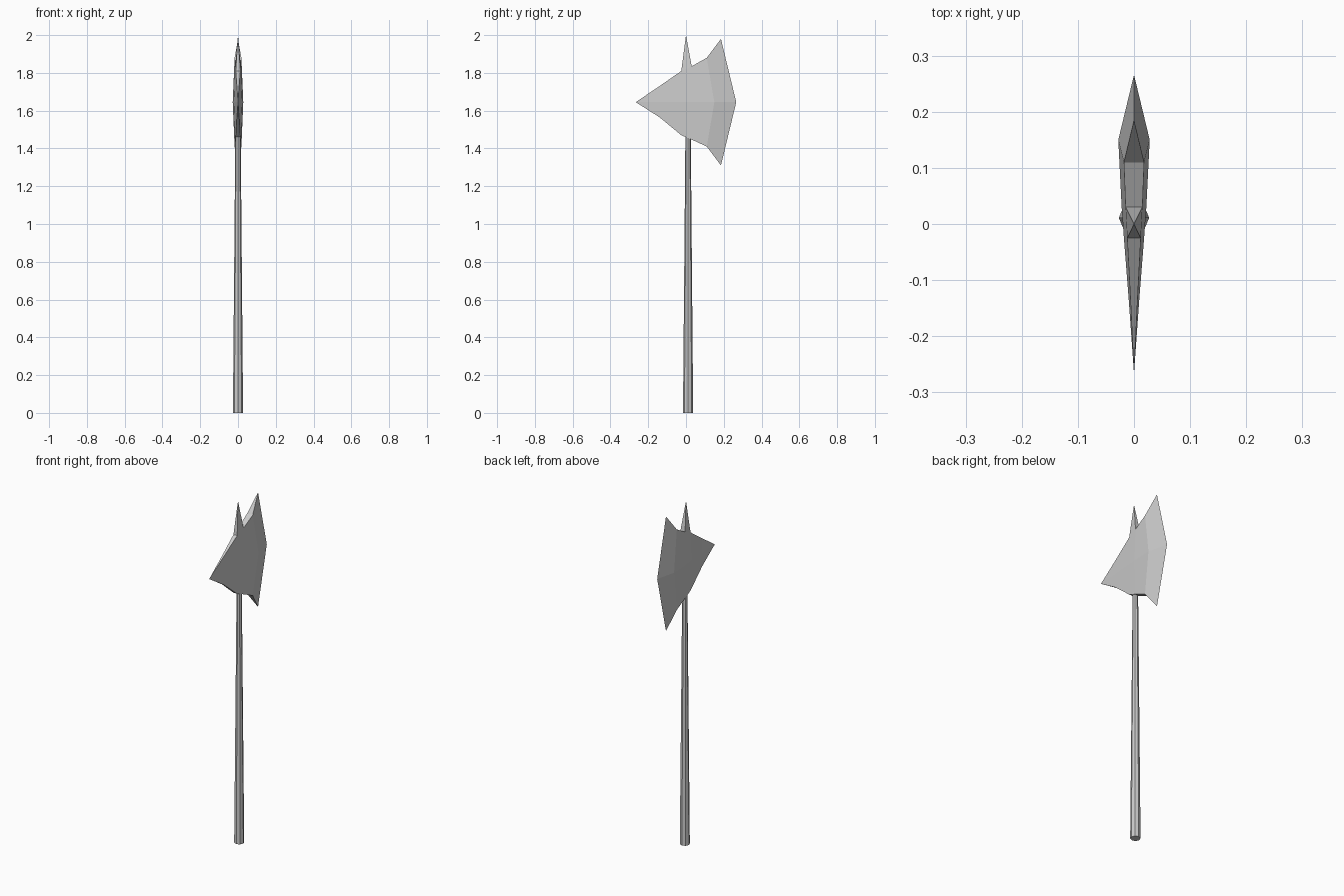
import bpy, bmesh

if "Cube" in bpy.data.objects:
    bpy.data.objects.remove(bpy.data.objects["Cube"])

# Tapered eight-sided shaft
bm = bmesh.new()
bmesh.ops.create_cone(bm, cap_ends=True, segments=8, radius1=0.027, radius2=0.014, depth=1.5)
bmesh.ops.translate(bm, verts=bm.verts, vec=(0, 0.011, 0.75))
mesh = bpy.data.meshes.new("shaft")
bm.to_mesh(mesh)
bm.free()
bpy.context.collection.objects.link(bpy.data.objects.new("shaft", mesh))

# Head cross-sections: rim y, middle y, top z, bottom z, rim half width, middle half width
sections = [
    (-0.266, -0.266, 1.645, 1.645, 0.0, 0.0),
    (-0.14, -0.14, 1.73, 1.565, 0.006, 0.009),
    (-0.025, -0.025, 1.81, 1.47, 0.012, 0.018),
    (0.03, 0.03, 1.835, 1.447, 0.015, 0.022),
    (0.11, 0.15, 1.88, 1.41, 0.018, 0.028),
    (0.185, 0.266, 1.98, 1.31, 0.0, 0.0),
]
bm = bmesh.new()
rings = []
for y, ym, top, bottom, w, wm in sections:
    points = [(w, y, top), (wm, ym, 1.645), (w, y, bottom),
              (-w, y, bottom), (-wm, ym, 1.645), (-w, y, top)]
    rings.append([bm.verts.new(p) for p in points])

# Skin between sections, with the top spike rising from the middle
for i, (a, b) in enumerate(zip(rings, rings[1:])):
    for j in range(6):
        k = (j + 1) % 6
        quad = [a[j], b[j], b[k], a[k]]
        if i == 2 and j == 5:
            tip = bm.verts.new((0, 0, 2.0))
            for n in range(4):
                bm.faces.new((quad[n], quad[(n + 1) % 4], tip))
        else:
            bm.faces.new(quad)

# Merge the sharp point and blade edge
bmesh.ops.remove_doubles(bm, verts=bm.verts, dist=0.0001)
bmesh.ops.recalc_face_normals(bm, faces=bm.faces)
mesh = bpy.data.meshes.new("axe_head")
bm.to_mesh(mesh)
bm.free()
bpy.context.collection.objects.link(bpy.data.objects.new("axe_head", mesh))
